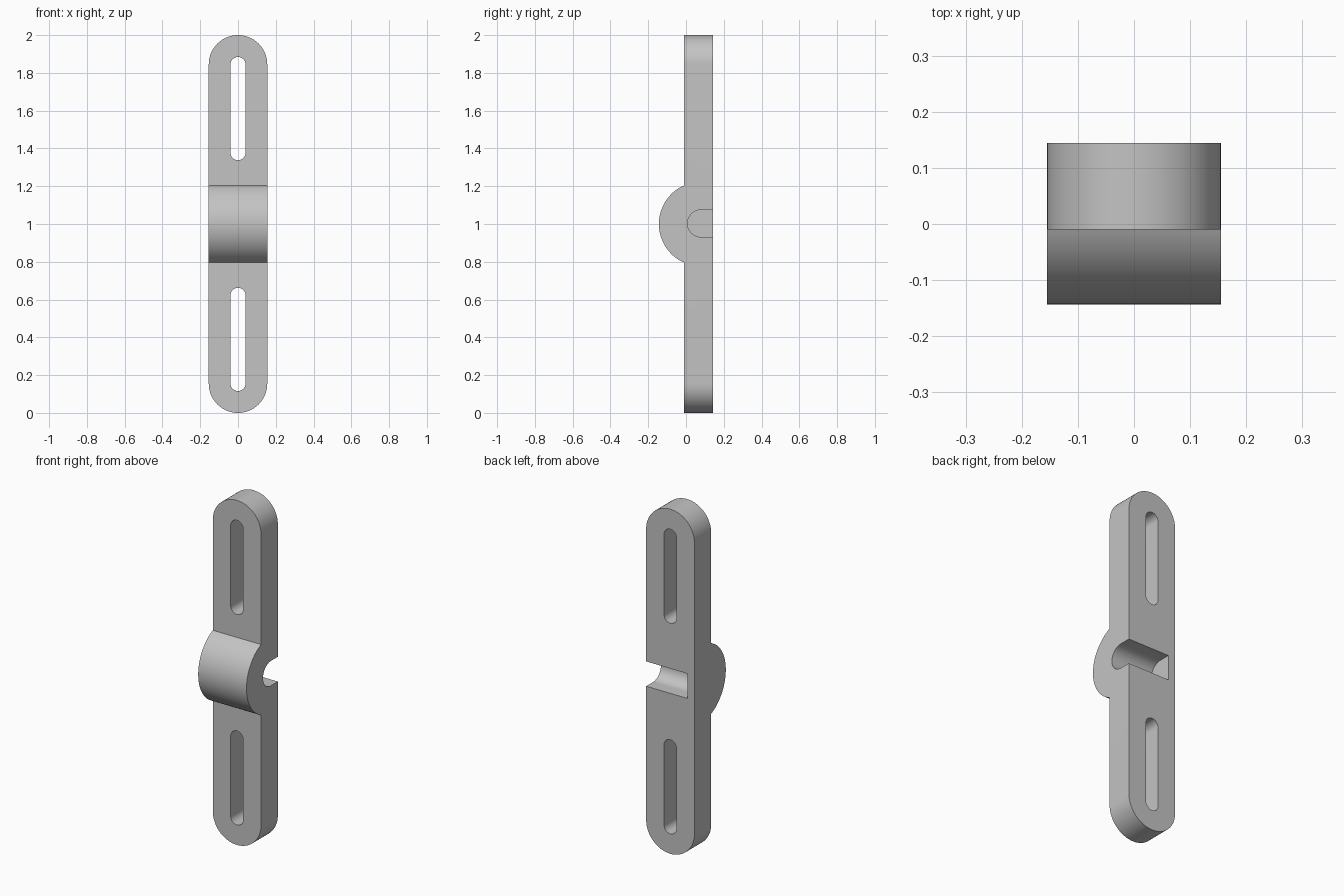
import bpy
import bmesh
from math import sin, cos, pi, radians, acos
from mathutils import Vector

if "Cube" in bpy.data.objects:
    bpy.data.objects.remove(bpy.data.objects["Cube"], do_unlink=True)

HALF_W = 0.155                 # half width of the bar
FRONT, BACK = -0.01, 0.144     # faces of the bar
HUB_Y, HUB_Z, HUB_R = 0.08, 1.0, 0.2235
GROOVE_R = 0.072

grey = bpy.data.materials.new("plain grey")
grey.use_nodes = True
colour = (0.55, 0.55, 0.55, 1)
grey.diffuse_color = colour
grey.node_tree.nodes["Principled BSDF"].inputs["Base Color"].default_value = colour


def arc(cu, cv, r, start, end, steps=32):
    return [(cu + r * cos(start + (end - start) * i / steps),
             cv + r * sin(start + (end - start) * i / steps)) for i in range(steps + 1)]


def stadium(r, low, high):
    """Upright rounded slot outline in x and z."""
    return arc(0, high - r, r, 0, pi) + arc(0, low + r, r, pi, 2 * pi)


def prism(name, outline, axis, start, end):
    """Extrude an (x, z) outline along y, or a (y, z) outline along x."""
    bm = bmesh.new()
    place = (lambda u, v: (u, start, v)) if axis == "y" else (lambda u, v: (start, u, v))
    face = bm.faces.new([bm.verts.new(place(u, v)) for u, v in outline])
    moved = bmesh.ops.extrude_face_region(bm, geom=[face])["geom"]
    step = Vector((0, end - start, 0) if axis == "y" else (end - start, 0, 0))
    bmesh.ops.translate(bm, vec=step, verts=[v for v in moved if isinstance(v, bmesh.types.BMVert)])
    bmesh.ops.recalc_face_normals(bm, faces=bm.faces)
    mesh = bpy.data.meshes.new(name)
    bm.to_mesh(mesh)
    bm.free()
    mesh.materials.append(grey)
    obj = bpy.data.objects.new(name, mesh)
    bpy.context.collection.objects.link(obj)
    return obj


def combine(target, tool, operation):
    tool.hide_render = True
    mod = target.modifiers.new(tool.name, "BOOLEAN")
    mod.operation, mod.solver, mod.object = operation, "EXACT", tool
    bpy.ops.object.select_all(action="DESELECT")
    target.select_set(True)
    bpy.context.view_layer.objects.active = target
    bpy.ops.object.modifier_apply(modifier=mod.name)
    bpy.data.objects.remove(tool, do_unlink=True)


# Round-ended bar
bar = prism("slotted_bar", stadium(HALF_W, 0, 2), "y", FRONT, BACK)

# Rounded hub bulging from the front, sunk a little into the bar
spread = acos((HUB_Y - FRONT) / HUB_R)
hub_outline = arc(HUB_Y, HUB_Z, HUB_R, pi - spread, pi + spread, 48)
hub_outline = [(0.0, hub_outline[0][1])] + hub_outline + [(0.0, hub_outline[-1][1])]
combine(bar, prism("hub", hub_outline, "x", -HALF_W, HALF_W), "UNION")

# Long slots through both arms
for low, high in ((0.116, 0.662), (1.338, 1.884)):
    combine(bar, prism("slot_cutter", stadium(0.04, low, high), "y", -0.3, 0.3), "DIFFERENCE")

# Round-bottomed groove in the back, closed at one end
groove = arc(HUB_Y, HUB_Z + 0.003, GROOVE_R, pi / 2, 3 * pi / 2)
groove = [(0.3, groove[0][1])] + groove + [(0.3, groove[-1][1])]
combine(bar, prism("groove_cutter", groove, "x", -0.11, 0.3), "DIFFERENCE")

bpy.ops.object.shade_smooth_by_angle(angle=radians(30))
